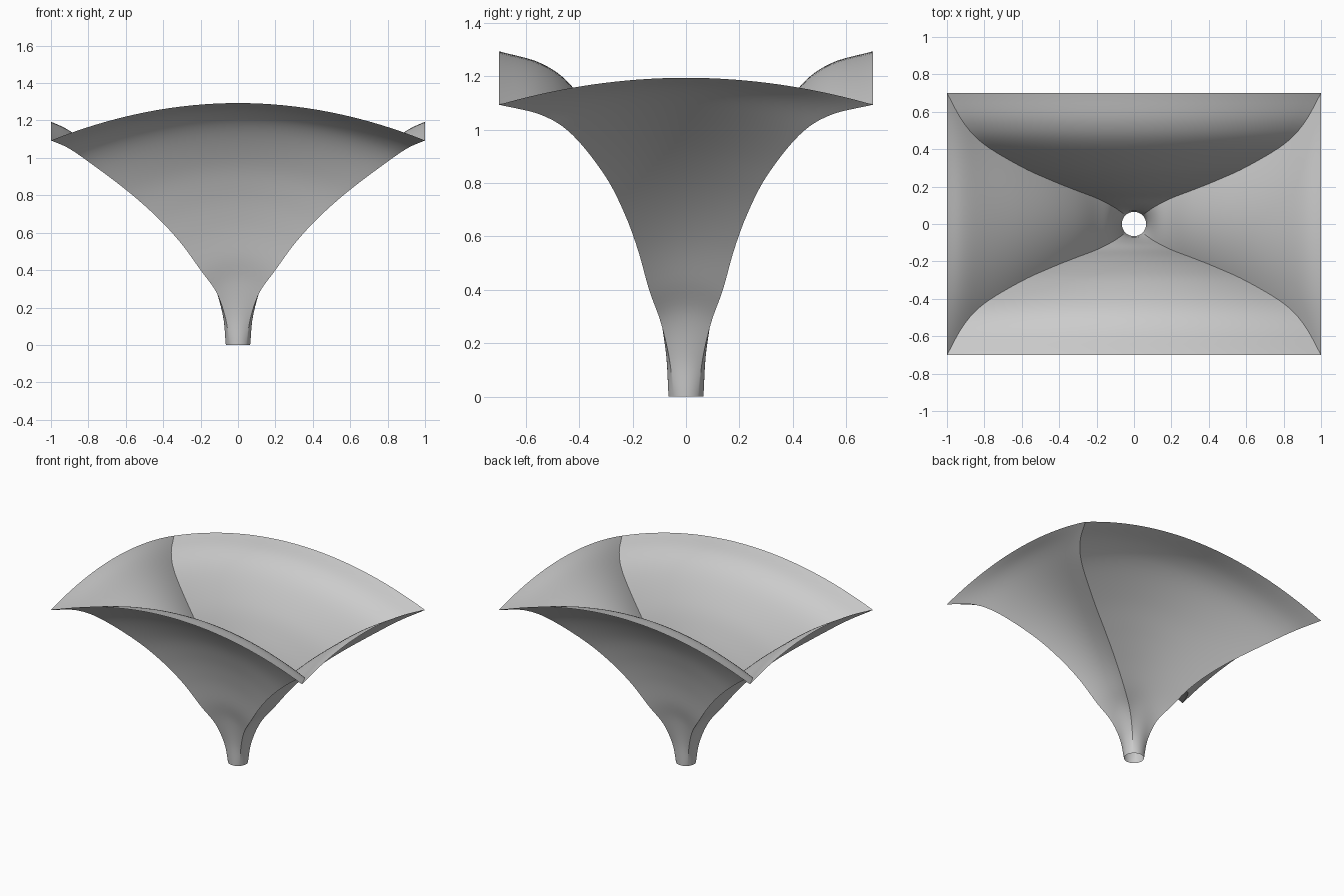
import bpy, bmesh, math
from mathutils import Vector

cube = bpy.data.objects.get("Cube")
if cube:
    bpy.data.objects.remove(cube)

# Corner crease, from the stem ring up to the canopy corner
CREASE = [Vector(p) for p in (
    (0.046, 0.046, 0), (0.066, 0.062, 0.14), (0.115, 0.095, 0.28),
    (0.2, 0.138, 0.4), (0.31, 0.18, 0.55), (0.44, 0.232, 0.69),
    (0.6, 0.305, 0.83), (0.8, 0.425, 0.98), (0.91, 0.54, 1.054), (1, 0.7, 1.093))]
STEPS = 6        # rows between crease points
COLS = 32        # columns per panel
RISE_LONG, RISE_SHORT = 0.183, 0.092
QUARTER = math.pi / 4


def crease_rows():
    """Smooth spline through the crease points."""
    pts = [2 * CREASE[0] - CREASE[1]] + CREASE + [2 * CREASE[-1] - CREASE[-2]]
    rows = []
    for i in range(1, len(pts) - 2):
        a, b, c, d = pts[i - 1:i + 3]
        for k in range(STEPS):
            t = k / STEPS
            rows.append(0.5 * (2 * b + (c - a) * t + (2 * a - 5 * b + 4 * c - d) * t**2
                               + (3 * b - a - 3 * c + d) * t**3))
    rows.append(CREASE[-1])
    return rows


def ring(corner):
    """Arched rectangle that turns into a circle near the base."""
    w = max(0, 1 - corner.z / 0.5) ** 2
    points = []
    for side in range(4):
        long_side = side % 2 == 0
        half, reach = (corner.x, corner.y) if long_side else (corner.y, corner.x)
        rise = RISE_LONG if long_side else RISE_SHORT
        for k in range(COLS):
            u = 2 * k / COLS - 1
            a = u * QUARTER
            along = half * (u + (math.sin(a) / math.sin(QUARTER) - u) * w)
            out = reach * (1 + (math.cos(a) / math.cos(QUARTER) - 1) * w)
            z = corner.z * (1 + rise * (1 - u * u))
            x, y = ((along, -out), (out, along), (-along, out), (-out, -along))[side]
            points.append((x, y, z))
    return points


# Canopy: one thin sheet with four arched panels, open at both ends
bm = bmesh.new()
rings = [[bm.verts.new(p) for p in ring(c)] for c in crease_rows()]
for low, high in zip(rings, rings[1:]):
    for i in range(len(low)):
        j = (i + 1) % len(low)
        bm.faces.new((low[i], low[j], high[j], high[i]))
mesh = bpy.data.meshes.new("funnel_canopy")
bm.to_mesh(mesh)
bm.free()

canopy = bpy.data.objects.new("funnel_canopy", mesh)
bpy.context.collection.objects.link(canopy)

grey = bpy.data.materials.new("light_grey")
grey.use_nodes = True
grey.diffuse_color = (0.6, 0.6, 0.6, 1)
grey.node_tree.nodes["Principled BSDF"].inputs["Base Color"].default_value = (0.6, 0.6, 0.6, 1)
mesh.materials.append(grey)

bpy.ops.object.select_all(action="DESELECT")
canopy.select_set(True)
bpy.context.view_layer.objects.active = canopy
bpy.ops.object.shade_smooth_by_angle(angle=math.radians(25))
